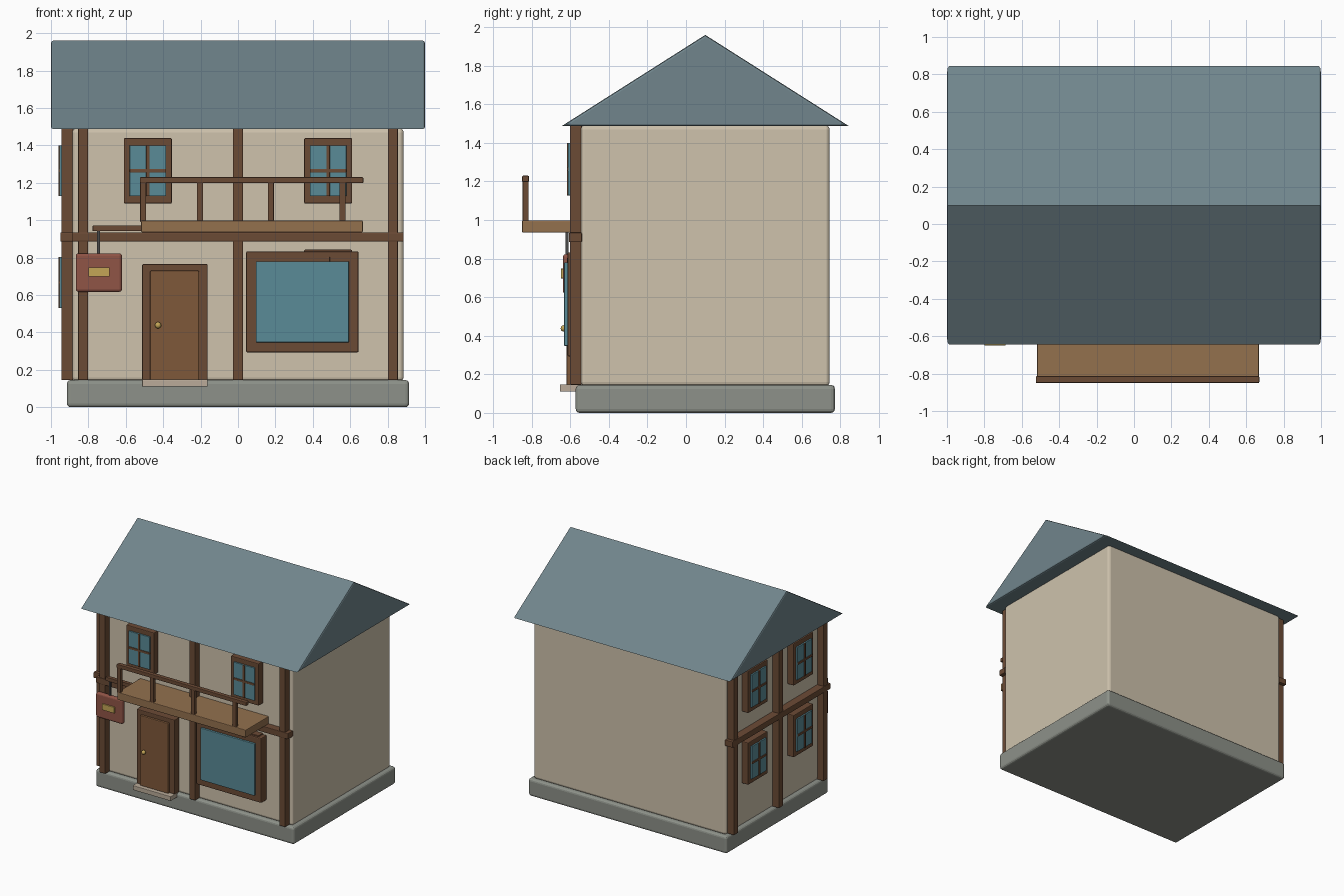
import bpy, bmesh
from mathutils import Matrix

if "Cube" in bpy.data.objects:
    bpy.data.objects.remove(bpy.data.objects["Cube"])


def material(name, hexcol):
    # hex colour to linear diffuse colour
    rgb = [(int(hexcol[i:i + 2], 16) / 255) ** 2.2 for i in (0, 2, 4)]
    m = bpy.data.materials.new(name)
    m.diffuse_color = (*rgb, 1)
    m.use_nodes = True
    m.node_tree.nodes["Principled BSDF"].inputs["Base Color"].default_value = m.diffuse_color
    return m


STONE = material("stone", "8c9088")
PLASTER = material("plaster", "cdc1ab")
TIMBER = material("timber", "6b4c38")
PLANK = material("plank", "92704f")
DOOR = material("door_wood", "7e593c")
GLASS = material("glass", "5a8a96")
SLATE = material("slate", "70848b")
RED = material("sign_red", "8f5548")
BRASS = material("brass", "c2a457")
STEP = material("step_stone", "b9aa98")
IRON = material("iron", "4a4a4a")


def finish(name, bm, mat):
    me = bpy.data.meshes.new(name)
    bmesh.ops.recalc_face_normals(bm, faces=bm.faces[:])
    bm.to_mesh(me)
    bm.free()
    ob = bpy.data.objects.new(name, me)
    bpy.context.collection.objects.link(ob)
    me.materials.append(mat)
    return ob


def box(name, x, y, z, mat, bevel=0.005, segments=2):
    """Box from (min, max) ranges with softened edges."""
    bm = bmesh.new()
    bmesh.ops.create_cube(bm, size=1)
    for v in bm.verts:
        v.co = [sum(r) / 2 + c * (r[1] - r[0]) for c, r in zip(v.co, (x, y, z))]
    ob = finish(name, bm, mat)
    if bevel:
        mod = ob.modifiers.new("soft_edges", 'BEVEL')
        mod.width, mod.segments = bevel, segments
    return ob


def span(c, w):
    return (c - w / 2, c + w / 2)


WALL_X, WALL_F, WALL_B = 0.885, -0.545, 0.745

# Base and walls
box("stone_base", (-0.915, 0.915), (-0.572, 0.772), (0, 0.145), STONE, 0.02, 3)
box("walls", (-WALL_X, WALL_X), (WALL_F, WALL_B), (0.14, 1.49), PLASTER, 0.02, 3)

# Gable roof: solid triangular prism with softened gable outlines
bm = bmesh.new()
tri = bm.faces.new([bm.verts.new((-1, y, z)) for y, z in
                    ((-0.645, 1.487), (0.845, 1.487), (0.1, 1.96))])
ext = bmesh.ops.extrude_face_region(bm, geom=[tri], use_keep_orig=True)["geom"]
bmesh.ops.translate(bm, vec=(2, 0, 0), verts=[g for g in ext if isinstance(g, bmesh.types.BMVert)])
bm.normal_update()
rim = [e for e in bm.edges if abs(e.verts[0].co.x - e.verts[1].co.x) < 0.1]
bmesh.ops.bevel(bm, geom=rim, offset=0.012, segments=2, profile=0.5, affect='EDGES')
finish("roof", bm, SLATE)

# Timber framing on the front and left walls
for i, x in enumerate((-0.828, 0, 0.828)):
    box(f"front_timber_{i}", span(x, 0.054), (-0.602, -0.54), (0.145, 1.49), TIMBER)
for i, y in enumerate((-0.49, 0.1, 0.69)):
    box(f"side_timber_{i}", (-0.945, -0.88), span(y, 0.054), (0.145, 1.49), TIMBER)
box("front_beam", (-WALL_X, WALL_X), (-0.607, -0.54), (0.885, 0.935), TIMBER)
box("side_beam", (-0.95, -0.88), (WALL_F, WALL_B), (0.885, 0.935), TIMBER)


def window(name, place):
    """Small four-pane window, built facing -y with the wall plane at y = 0."""
    parts = [
        box(name + "_frame", span(0, 0.257), (-0.055, 0.005), span(0, 0.35), TIMBER, 0.006),
        box(name + "_glass", span(0, 0.194), (-0.067, -0.03), span(0, 0.272), GLASS, 0.002),
        box(name + "_upright", span(0, 0.018), (-0.073, -0.03), span(0, 0.272), TIMBER, 0.002),
        box(name + "_crossbar", span(0, 0.194), (-0.073, -0.03), span(0, 0.018), TIMBER, 0.002)]
    for ob in parts:
        ob.data.transform(place)


# Windows
for name, x, z in (("upper_left_window", -0.482, 1.264), ("upper_right_window", 0.482, 1.264),
                   ("lower_right_window", 0.482, 0.667)):
    window(name, Matrix.Translation((x, WALL_F, z)))
turn = Matrix.Rotation(-1.5707963, 4, 'Z')
for z in (0.667, 1.264):
    for y in (-0.2, 0.4):
        window("side_window", Matrix.Translation((-WALL_X - 0.003, y, z)) @ turn)

# Shop window
box("shop_frame", (0.043, 0.645), (-0.615, -0.54), (0.293, 0.833), TIMBER, 0.008)
box("shop_glass", (0.095, 0.593), (-0.632, -0.58), (0.347, 0.78), GLASS, 0.004)

# Door, knob and step
box("door_frame", (-0.513, -0.162), (-0.602, -0.54), (0.145, 0.765), TIMBER, 0.006)
box("door", (-0.47, -0.208), (-0.62, -0.56), (0.145, 0.73), DOOR, 0.006)
box("door_step", (-0.513, -0.162), (-0.654, -0.545), (0.11, 0.148), STEP, 0.004)
bm = bmesh.new()
bmesh.ops.create_uvsphere(bm, u_segments=16, v_segments=10, radius=0.017,
                          matrix=Matrix.Translation((-0.427, -0.633, 0.438)))
for f in bm.faces:
    f.smooth = True
finish("door_knob", bm, BRASS)

# Balcony
box("balcony_floor", (-0.518, 0.667), (-0.85, -0.545), (0.935, 0.998), PLANK)
box("balcony_rail", (-0.525, 0.67), (-0.85, -0.814), (1.198, 1.23), TIMBER)
for i, x in enumerate((-0.507, -0.203, 0.176, 0.559)):
    box(f"balcony_post_{i}", span(x, 0.032), (-0.847, -0.817), (0.99, 1.205), TIMBER, 0.003)

# Hanging sign
box("sign_arm", (-0.777, -0.5), (-0.633, -0.601), (0.941, 0.972), TIMBER, 0.003)
box("sign_hanger", span(-0.745, 0.016), (-0.624, -0.61), (0.81, 0.95), IRON, 0)
box("sign_board", (-0.867, -0.62), (-0.638, -0.598), (0.617, 0.823), RED, 0.015, 3)
box("sign_plaque", (-0.8, -0.687), (-0.649, -0.63), (0.698, 0.748), BRASS, 0.002)
